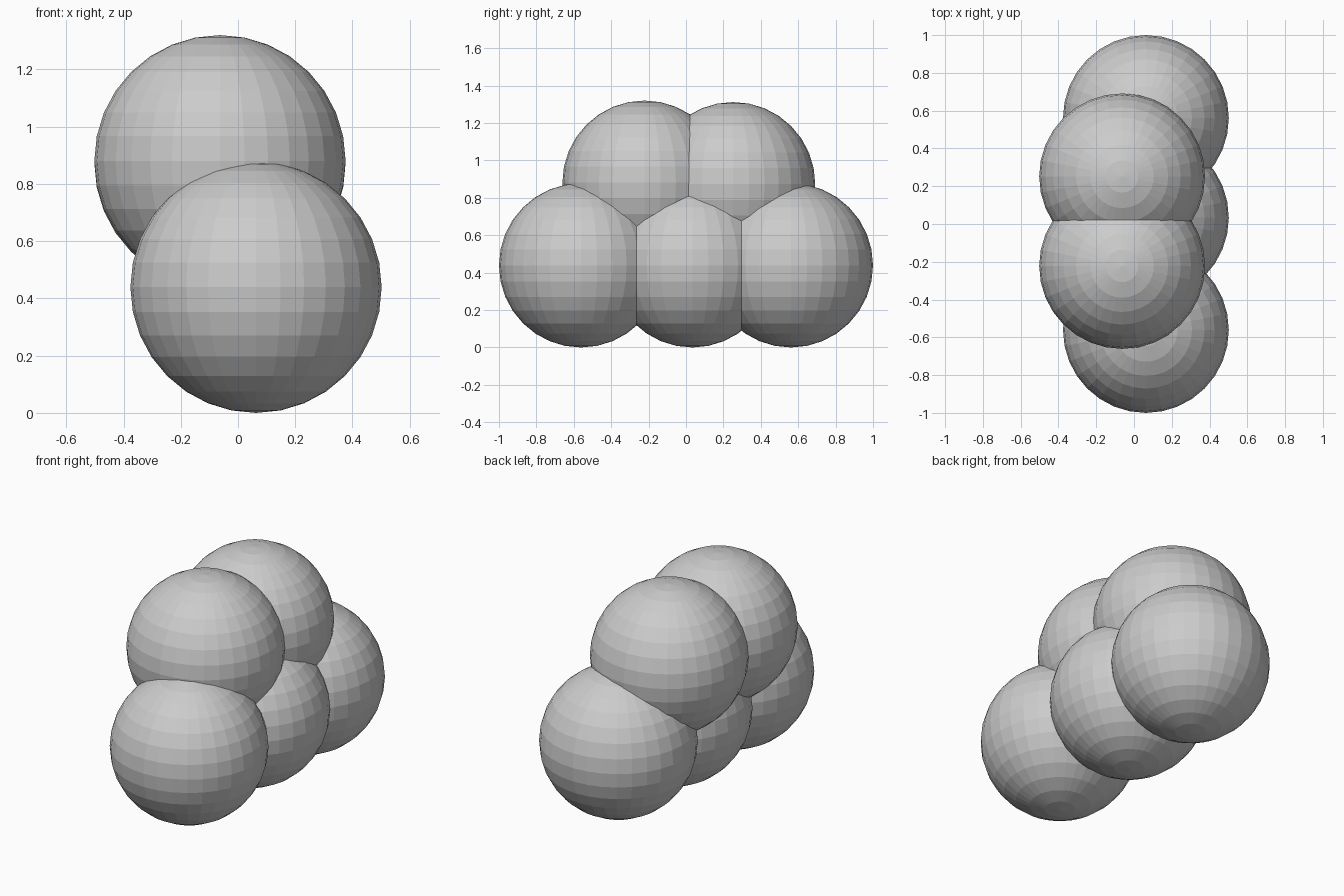
import bpy

if "Cube" in bpy.data.objects:
    bpy.data.objects.remove(bpy.data.objects["Cube"])

RADIUS = 0.439

grey = bpy.data.materials.new("plain_grey")
grey.diffuse_color = (0.6, 0.6, 0.6, 1)
grey.use_nodes = True
grey.node_tree.nodes["Principled BSDF"].inputs["Base Color"].default_value = grey.diffuse_color


def ball(name, x, y, z):
    bpy.ops.mesh.primitive_uv_sphere_add(
        segments=32, ring_count=16, radius=RADIUS, location=(x, y, z))
    obj = bpy.context.object
    obj.name = name
    obj.data.materials.append(grey)


# Lower row of three balls
for name, y in (("front", -0.561), ("middle", 0.034), ("back", 0.561)):
    ball("lower_ball_" + name, 0.063, y, RADIUS)

# Upper row of two balls, set back towards the left
for name, y, z in (("front", -0.222, 0.881), ("back", 0.252, 0.873)):
    ball("upper_ball_" + name, -0.063, y, z)
